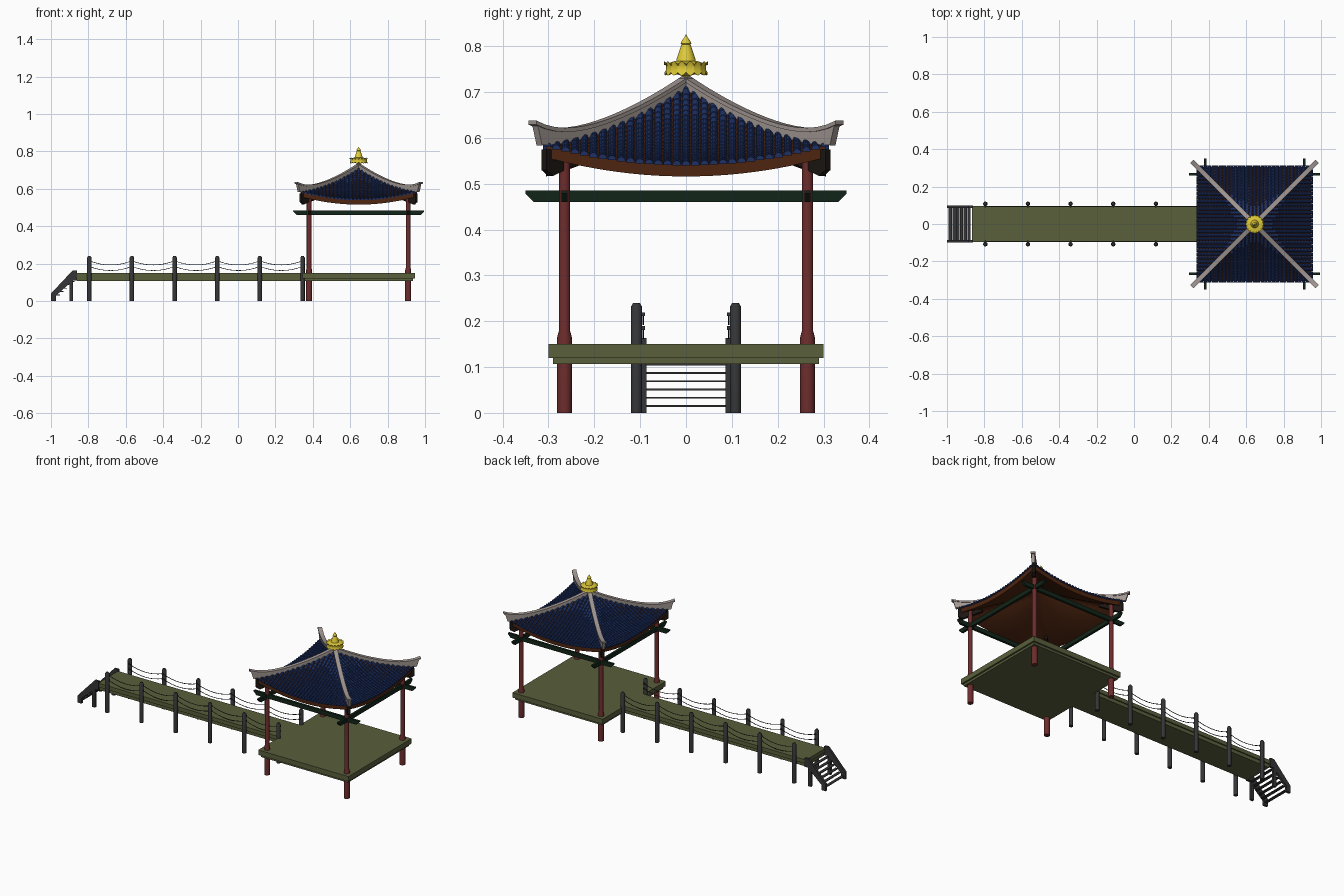
import bpy, bmesh, math
from mathutils import Matrix, Vector

if "Cube" in bpy.data.objects:
    bpy.data.objects.remove(bpy.data.objects["Cube"])

CX = 0.645                     # pavilion centre
COL = dict(olive=(0.10, 0.115, 0.045), red=(0.15, 0.025, 0.025), grey=(0.035, 0.036, 0.038),
           green=(0.006, 0.018, 0.009), blue=(0.012, 0.03, 0.13), brown=(0.075, 0.018, 0.005),
           stone=(0.36, 0.31, 0.29), gold=(0.75, 0.6, 0.04), dark=(0.012, 0.008, 0.006))
MATS = {}
for k, c in COL.items():
    MATS[k] = bpy.data.materials.new(k)
    MATS[k].diffuse_color = (*c, 1)


def finish(name, bm, mat, loc=(0, 0, 0), smooth=False):
    bmesh.ops.recalc_face_normals(bm, faces=bm.faces)
    me = bpy.data.meshes.new(name)
    bm.to_mesh(me)
    bm.free()
    ob = bpy.data.objects.new(name, me)
    bpy.context.collection.objects.link(ob)
    ob.location = loc
    me.materials.append(MATS[mat])
    if smooth:
        bpy.context.view_layer.objects.active = ob
        ob.select_set(True)
        bpy.ops.object.shade_smooth_by_angle(angle=math.radians(40))
        ob.select_set(False)
    return ob


def box(name, x0, x1, y0, y1, z0, z1, mat):
    bm = bmesh.new()
    m = Matrix.Translation(((x0 + x1) / 2, (y0 + y1) / 2, (z0 + z1) / 2))
    bmesh.ops.create_cube(bm, size=1, matrix=m @ Matrix.Diagonal((x1 - x0, y1 - y0, z1 - z0, 1)))
    return finish(name, bm, mat)


def prism(name, pts, width, mat, loc=(0, 0, 0), angle=0):
    """Side profile (s, z) extruded to a width, turned about z."""
    bm = bmesh.new()
    f = bm.faces.new([bm.verts.new((s, -width / 2, z)) for s, z in pts])
    r = bmesh.ops.extrude_face_region(bm, geom=[f])
    bmesh.ops.translate(bm, vec=(0, width, 0), verts=[v for v in r['geom'] if isinstance(v, bmesh.types.BMVert)])
    ob = finish(name, bm, mat, loc)
    ob.rotation_euler.z = angle
    return ob


def lathe(name, prof, segs, mat, loc, wave=0):
    """Profile (r, z, scallop); scallop weights a wavy height offset."""
    bm = bmesh.new()
    rings = []
    for r, z, w in prof:
        rings.append([bm.verts.new((r * math.cos(a), r * math.sin(a),
                      z + w * abs(math.sin(a * wave / 2)))) for a in
                      [2 * math.pi * i / segs for i in range(segs)]])
    for a, b in zip(rings, rings[1:]):
        for i in range(segs):
            j = (i + 1) % segs
            bm.faces.new((a[i], a[j], b[j], b[i]))
    bm.faces.new(rings[0])
    bm.faces.new(rings[-1])
    return finish(name, bm, mat, loc, True)


# pavilion floor and walkway, each a slab over a smaller slab
box("pavilion_floor", CX - .30, CX + .30, -.30, .30, .12, .15, "olive")
box("pavilion_floor_base", CX - .29, CX + .29, -.29, .29, .107, .12, "olive")
box("walkway_floor", -.865, CX - .30, -.095, .095, .127, .15, "olive")
box("walkway_base", -.86, CX - .29, -.088, .088, .107, .127, "olive")

# columns and crossing tie beams
BEAM = [(-.35, .485), (.35, .485), (.35, .478), (.332, .46), (-.332, .46), (-.35, .478)]
for s in (-1, 1):
    for t in (-1, 1):
        lathe("column", [(.016, 0, 0), (.016, .165, 0), (.0125, .178, 0), (.0125, .565, 0)], 20, "red",
              (CX + .265 * s, .265 * t, 0))
    prism("beam_along_x", BEAM, .014, "green", (CX, .265 * s, 0))
    prism("beam_along_y", BEAM, .014, "green", (CX + .265 * s, 0, 0), math.pi / 2)

# walkway posts with sagging ropes
POSTS = [-.795 + .228 * i for i in range(6)]
for s in (-1, 1):
    for x in POSTS:
        lathe("walkway_post", [(.012, 0, 0), (.012, .232, 0), (.007, .24, 0)], 12, "grey", (x, .108 * s, 0))
        for z in (.215, .185):
            box("rope_ring", x - .004, x + .004, .093 * s - .004, .093 * s + .004, z - .004, z + .004, "grey")
    for z in (.215, .185):
        cu = bpy.data.curves.new("rope", 'CURVE')
        cu.dimensions = '3D'
        cu.bevel_depth = .0018
        cu.bevel_resolution = 1
        pts = [(x + .228 * k / 8, z - .022 * (1 - (k / 4 - 1) ** 2)) for x in POSTS[:-1] for k in range(8)]
        pts.append((POSTS[-1], z))
        sp = cu.splines.new('POLY')
        sp.points.add(len(pts) - 1)
        for p, (x, h) in zip(sp.points, pts):
            p.co = (x, .093 * s, h, 1)
        ob = bpy.data.objects.new("rope", cu)
        bpy.context.collection.objects.link(ob)
        cu.materials.append(MATS["grey"])

# stairs
STRINGER = [(-1, 0), (-1, .04), (-.885, .163), (-.86, .163), (-.86, .11), (-.882, .11), (-.972, .03), (-.972, 0)]
for s in (-1, 1):
    prism("stair_stringer", STRINGER, .014, "grey", (0, .093 * s, 0))
    box("stair_leg", -.902, -.882, .093 * s - .007, .093 * s + .007, 0, .115, "grey")
for i in range(6):
    x, z = -.982 + .02 * i, .015 + .018 * i
    box("stair_tread", x - .009, x + .009, -.088, .088, z - .002, z + .002, "grey")


# curved roof heights: hip line and whole surface
def hip(u):
    return .715 - .683 * u + .833 * u * u


def roof(x, y):
    u = max(abs(x), abs(y), 1e-6)
    t = min(abs(x), abs(y)) / u
    mid = .715 - .87 * u + u * u
    return mid + (hip(u) - mid) * t * t


# brown roof boarding with soffit
bm = bmesh.new()
bmesh.ops.create_grid(bm, x_segments=28, y_segments=28, size=.305)
r = bmesh.ops.extrude_face_region(bm, geom=bm.faces[:])
low = {v for v in r['geom'] if isinstance(v, bmesh.types.BMVert)}
for v in bm.verts:
    v.co.z = roof(v.co.x, v.co.y) - (.027 if v in low else .001)
finish("roof_boarding", bm, "brown", (CX, 0, 0), True)

# stepped half-round tile rows on the four slopes
bm = bmesh.new()
STEP, EDGE, SEG = .0155, .312, 5
for q in range(4):
    rot = Matrix.Rotation(q * math.pi / 2, 3, 'Z')
    for k in range(-15, 16):
        v = k * .0202
        us = []
        u = EDGE
        while u > max(abs(v), .004) + .002:
            us.append((u, .0105))
            u = max(u - STEP, abs(v), .004)
            us.append((u, .0085))
        rings = []
        for u, rad in us:
            ring = []
            for i in range(SEG + 1):
                a = math.pi * i / SEG
                w = v + rad * .92 * math.cos(a)
                ring.append(bm.verts.new(rot @ Vector((u, w, roof(u, v) - .001 + rad * math.sin(a)))))
            rings.append(ring)
        if rings:
            bm.faces.new(rings[0])
        for a, b in zip(rings, rings[1:]):
            for i in range(SEG):
                bm.faces.new((a[i], a[i + 1], b[i + 1], b[i]))
finish("roof_tiles", bm, "blue", (CX, 0, 0))

# hip ridges (body and cap) and dark hip rafters
R2 = math.sqrt(2)
DS = [.335 * i / 16 for i in range(17)]


def crest(d):
    return hip(d) + .02 + .038 * (d / .335) ** 6


body_low = [(d * R2 * .955, hip(d * .955) - .006 + .008 * (d / .335) ** 6) for d in reversed(DS)]
BODY = [(d * R2 * .985, crest(d) - .007) for d in DS] + body_low
CAP = [(d * R2, crest(d)) for d in DS] + [(d * R2, crest(d) - .009) for d in reversed(DS)]
RAFTER = [(0.02, .69), (.31 * R2, .575), (.31 * R2, .53), (.295 * R2, .517), (.22 * R2, .555), (.1 * R2, .615)]
for q in range(4):
    a = math.pi / 4 + q * math.pi / 2
    prism("hip_ridge", BODY, .017, "stone", (CX, 0, 0), a)
    prism("hip_ridge_cap", CAP, .024, "stone", (CX, 0, 0), a)
    prism("hip_rafter", [(.22 * R2, .572)] + RAFTER[1:5], .016, "dark", (CX, 0, 0), a)

# golden finial: stem, scalloped crown, bell and bud
lathe("finial_stem", [(.004, .712, 0), (.009, .735, 0), (.03, .742, 0)], 16, "gold", (CX, 0, 0))
lathe("finial_crown", [(.03, .742, 0), (.047, .743, -.007), (.044, .747, 0), (.044, .758, 0),
                       (.048, .759, .008), (.043, .761, 0), (.022, .768, 0)], 96, "gold", (CX, 0, 0), 16)
lathe("finial_bell", [(.022, .764, 0), (.02, .774, 0), (.016, .785, 0), (.010, .803, 0)], 24, "gold", (CX, 0, 0))
lathe("finial_bud", [(.008, .802, 0), (.012, .806, 0), (.009, .812, 0), (.003, .820, 0), (.001, .825, 0)],
      16, "gold", (CX, 0, 0))

for m in bpy.data.materials:
    if m.users and not m.is_grease_pencil:
        m.use_nodes = True
        m.node_tree.nodes["Principled BSDF"].inputs["Base Color"].default_value = m.diffuse_color
